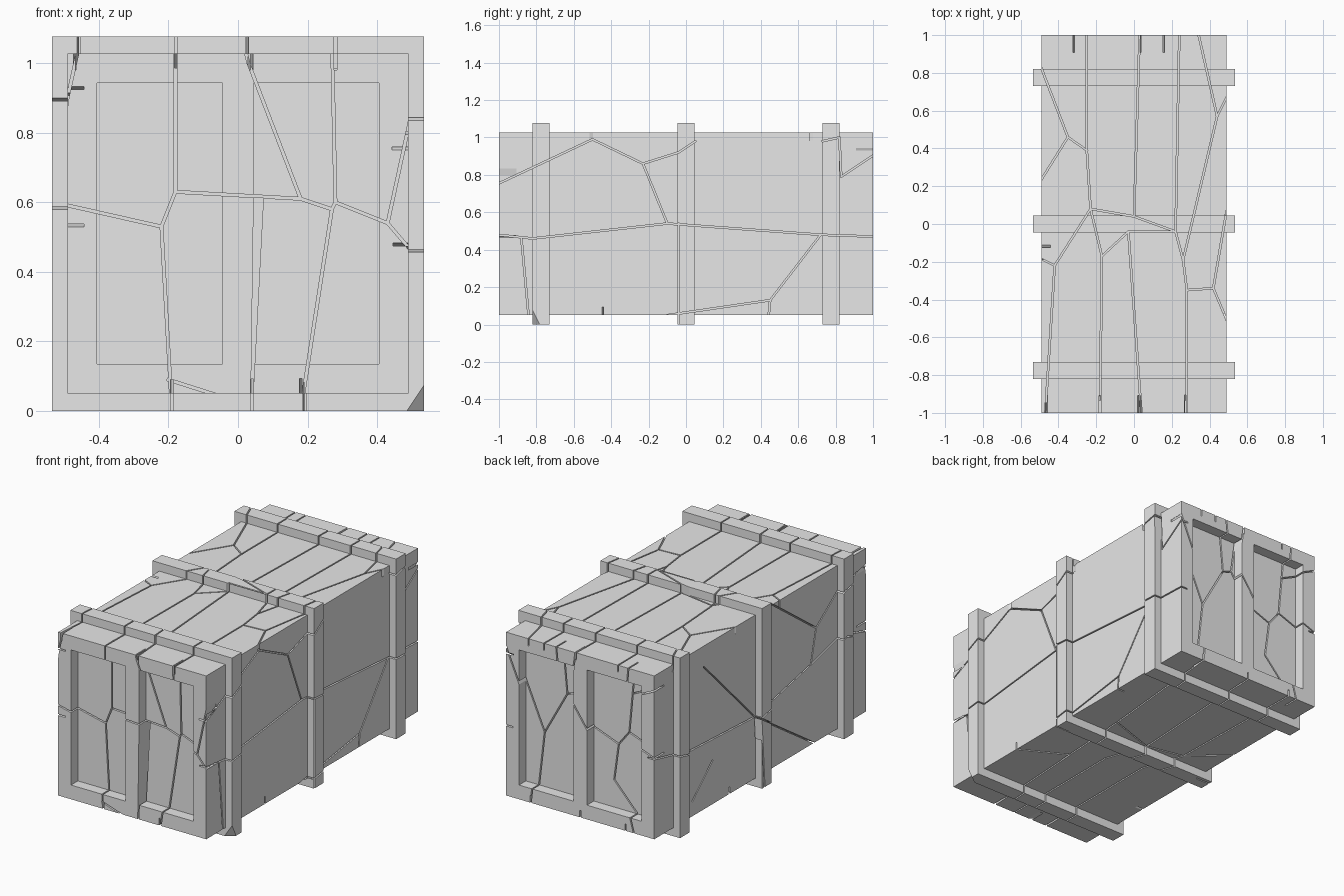
import bpy
import bmesh
from mathutils import Vector

default_cube = bpy.data.objects.get("Cube")
if default_cube:
    bpy.data.objects.remove(default_cube, do_unlink=True)

HALF_LENGTH = 1.0
HALF_WIDTH = 0.49
BAND_HALF_WIDTH = 0.535
BAND_HEIGHT = 1.077
BODY_BOTTOM, BODY_TOP = 0.05, 1.027
CRACK_WIDTH = 0.008
CRACK_DEPTH = 0.1
CLEARANCE = 0.01

stone = bpy.data.materials.new("plain grey")
stone.use_nodes = True
stone.diffuse_color = (0.8, 0.8, 0.8, 1)
stone.node_tree.nodes["Principled BSDF"].inputs["Base Color"].default_value = stone.diffuse_color


def make_object(name, bm):
    """Turn a bmesh into a named object with the shared material."""
    bmesh.ops.recalc_face_normals(bm, faces=bm.faces[:])
    mesh = bpy.data.meshes.new(name)
    bm.to_mesh(mesh)
    bm.free()
    mesh.materials.append(stone)
    obj = bpy.data.objects.new(name, mesh)
    bpy.context.collection.objects.link(obj)
    return obj


def add_hull(bm, points):
    """Add the convex solid around a few points as a separate island."""
    verts = [bm.verts.new(point) for point in points]
    bmesh.ops.convex_hull(bm, input=verts)


def add_box(bm, low, high):
    add_hull(bm, [(x, y, z) for x in (low[0], high[0])
                  for y in (low[1], high[1]) for z in (low[2], high[2])])


def box_object(name, low, high):
    bm = bmesh.new()
    add_box(bm, low, high)
    return make_object(name, bm)


# Placement of a point (u, v) at depth d below each side of the crate
def on_front(u, v, d):
    return (u, -HALF_LENGTH - CLEARANCE + d, v)


def on_back(u, v, d):
    return (u, HALF_LENGTH + CLEARANCE - d, v)


def on_right(u, v, d):
    return (BAND_HALF_WIDTH + CLEARANCE - d, u, v)


def on_left(u, v, d):
    return (-BAND_HALF_WIDTH - CLEARANCE + d, u, v)


def on_top(u, v, d):
    return (u, v, BAND_HEIGHT + CLEARANCE - d)


def on_bottom(u, v, d):
    return (u, v, -CLEARANCE + d)


cutters = []


def crack_cutter(name, place, paths):
    """Make a helper of thin blades along each path, given in hundredths."""
    bm = bmesh.new()
    count = 0
    for path in paths:
        points = [Vector(point) / 100 for point in path]
        for start, end in zip(points, points[1:]):
            along = (end - start).normalized() * CRACK_WIDTH / 2
            across = Vector((-along.y, along.x))
            corners = (start - along + across, start - along - across,
                       end + along - across, end + along + across)
            depth = CRACK_DEPTH + 0.0003 * count
            top = -0.0002 * count
            add_hull(bm, [place(c.x, c.y, d) for c in corners for d in (top, depth)])
            count += 1
    cutters.append(make_object(name, bm))


# Crate body and its three reinforcing bands
body = box_object("crate_body", (-HALF_WIDTH, -HALF_LENGTH, BODY_BOTTOM),
                  (HALF_WIDTH, HALF_LENGTH, BODY_TOP))
parts = [body]
for name, low, high in (("front_band", -0.82, -0.73),
                        ("middle_band", -0.045, 0.045),
                        ("back_band", 0.73, 0.82)):
    parts.append(box_object(name, (-BAND_HALF_WIDTH, low, 0),
                            (BAND_HALF_WIDTH, high, BAND_HEIGHT)))

# Paired recessed panels on both ends
bm = bmesh.new()
for side in (-1, 1):
    for end in (-1, 1):
        xs = sorted((side * 0.045, side * 0.405))
        ys = sorted((end * 0.935, end * 1.05))
        add_box(bm, (xs[0], ys[0], 0.135), (xs[1], ys[1], 0.943))
cutters.append(make_object("panel_cutter", bm))

# Cracks on the front
crack_cutter("front_cracks", on_front, [
    [(-53, 60), (-22, 53), (-18, 63), (18, 61), (27, 58), (28, 60), (43, 54), (49, 47), (53, 45)],
    [(-18, 63), (-18, 108)],
    [(-22, 53), (-19, 0)],
    [(18, 61), (3, 100), (1, 108)],
    [(28, 60), (27, 108)],
    [(43, 54), (53, 100)],
    [(27, 58), (18, 0)],
    [(-53, 62), (-49, 90), (-45, 108)],
    [(-20, 9), (2, 2)],
])

# Cracks on the back
crack_cutter("back_cracks", on_back, [
    [(49, 94), (28, 46), (33, 3)],
    [(28, 46), (13, 73), (16, 104)],
    [(13, 73), (7, 75), (3, 104)],
    [(7, 75), (-5, 58), (-21, 52), (-28, 61), (-32, 104)],
    [(-28, 61), (-50, 53)],
    [(-21, 52), (-18, 30), (-33, 14), (-36, 3)],
    [(-31, 85), (-50, 94)],
])

# Cracks on the right
crack_cutter("right_cracks", on_right, [
    [(-101, 48), (-82, 46), (-10, 54), (72, 48), (101, 47)],
    [(-4, 54), (-4, -1)],
    [(72, 48), (45, 13), (-10, 5)],
    [(45, 13), (44, 3)],
    [(-10, 54), (-23, 86), (-50, 99), (-101, 75)],
    [(-23, 86), (-4, 92), (5, 98)],
    [(101, 91), (83, 79), (82, 100), (73, 98)],
    [(-88, 46), (-84, 3)],
])

# Cracks on the left
crack_cutter("left_cracks", on_left, [
    [(101, 53), (66, 45), (5, 42), (-54, 3)],
    [(53, 90), (5, 42), (-48, 53), (-53, 73), (-10, 104)],
    [(-53, 73), (-74, 88), (-101, 93)],
    [(-48, 53), (-76, 60), (-101, 53)],
    [(45, 31), (64, 14)],
    [(5, 42), (2, -1)],
])

# Cracks on the top
crack_cutter("top_cracks", on_top, [
    [(-25, 101), (-25, 39), (-23, 8), (-17, -17), (-18, -101)],
    [(-50, 22), (-35, 46), (-25, 39)],
    [(-35, 46), (-50, 85)],
    [(3, 101), (0, 4), (22, -4), (24, 101)],
    [(-23, 8), (0, 4)],
    [(34, 101), (44, 57), (50, 69)],
    [(44, 57), (26, -19), (28, -35), (42, -34), (50, -53)],
    [(42, -34), (49, 7)],
    [(22, -4), (26, -19)],
    [(-54, -16), (-42, -22), (-23, 8)],
    [(-42, -22), (-47, -101)],
    [(-17, -17), (-3, -4), (4, -101)],
    [(-3, -4), (22, -4)],
    [(28, -35), (28, -101)],
])

# Cracks underneath
crack_cutter("bottom_cracks", on_bottom, [
    [(-30, 101), (-28, 10), (-19, -15), (-19, -101)],
    [(-50, 30), (-28, 10)],
    [(0, 101), (-5, 5), (4, -20), (4, -101)],
    [(-28, 10), (-5, 5), (25, 15), (33, 101)],
    [(25, 15), (22, -30), (18, -101)],
    [(22, -30), (50, -45)],
])

# Broken band corner and the wide split in the front panel
bm = bmesh.new()
corner = Vector((BAND_HALF_WIDTH + CLEARANCE, -0.83, -CLEARANCE))
add_hull(bm, [corner, corner + Vector((-0.08, 0, 0)),
              corner + Vector((0, 0.06, 0)), corner + Vector((0, 0, 0.12))])
add_hull(bm, [on_front(x, z, d) for d in (0, CRACK_DEPTH + 0.02)
              for x, z in ((0.045, 0.613), (0.073, 0.612), (0.037, 0.04), (0.043, 0.04))])
cutters.append(make_object("chip_cutter", bm))

# Carve every part, bake the result and drop the helpers
for part in parts:
    for cutter in cutters:
        carve = part.modifiers.new(cutter.name, 'BOOLEAN')
        carve.operation = 'DIFFERENCE'
        carve.solver = 'EXACT'
        carve.use_self = True
        carve.object = cutter
bpy.context.view_layer.update()
graph = bpy.context.evaluated_depsgraph_get()
for part in parts:
    baked = bpy.data.meshes.new_from_object(part.evaluated_get(graph))
    part.modifiers.clear()
    part.data = baked
for cutter in cutters:
    bpy.data.objects.remove(cutter, do_unlink=True)
